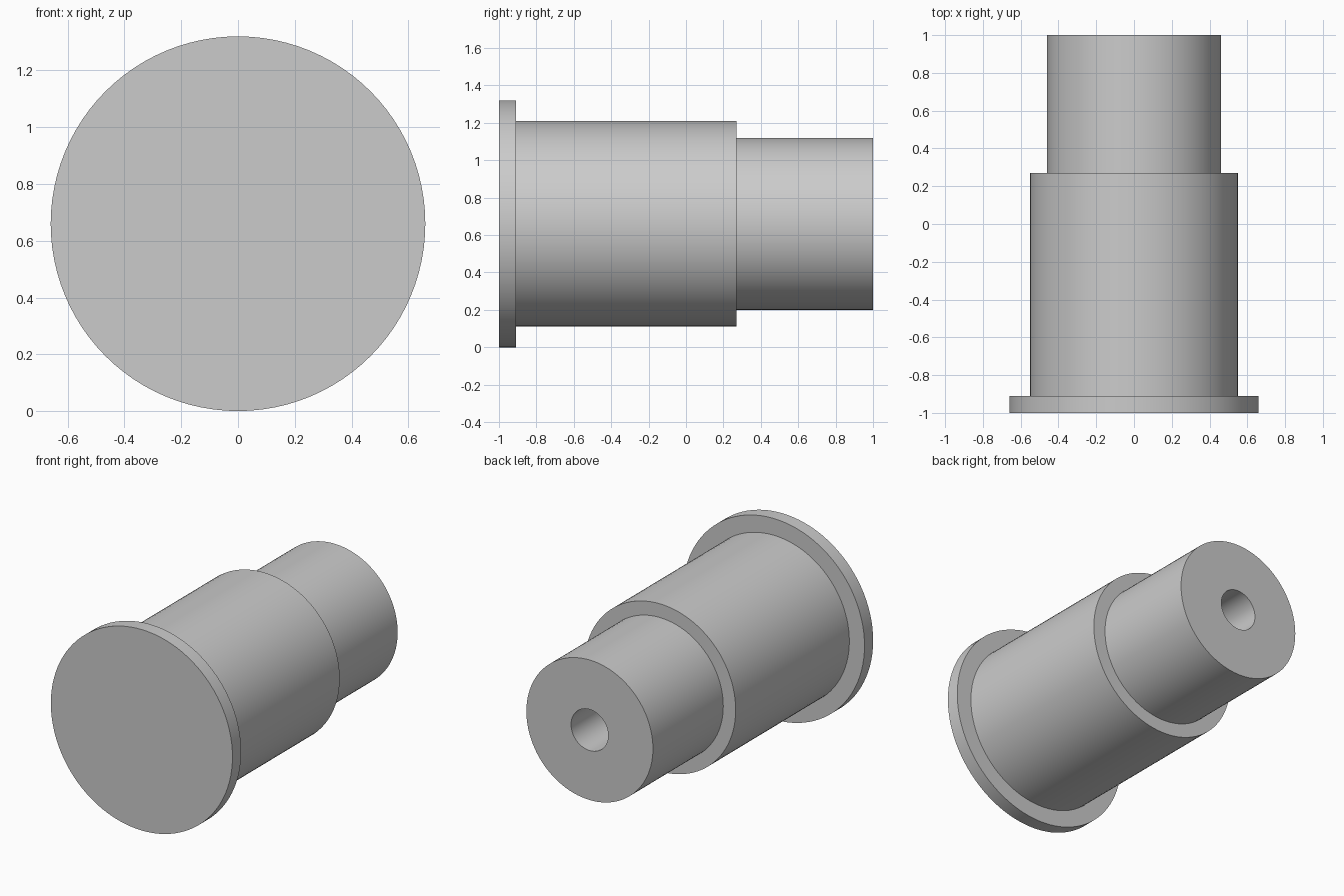
import bpy
import bmesh
from math import radians, tau
from mathutils import Vector

cube = bpy.data.objects.get("Cube")
if cube:
    bpy.data.objects.remove(cube, do_unlink=True)

# Plain grey metal
grey = bpy.data.materials.new("grey_metal")
grey.use_nodes = True
colour = (0.6, 0.6, 0.6, 1)
grey.diffuse_color = colour
grey.node_tree.nodes["Principled BSDF"].inputs["Base Color"].default_value = colour

AXIS_Z = 0.66
SEGMENTS = 96

# Half section as (radius, y): flange, body, shank, then the blind bore
profile = [
    (0, -1), (0.66, -1), (0.66, -0.91),
    (0.55, -0.91), (0.55, 0.27),
    (0.46, 0.27), (0.46, 1),
    (0.135, 1), (0.135, 0.27), (0, 0.27),
]

# Turn the section around the long axis
bm = bmesh.new()
verts = [bm.verts.new((r, y, AXIS_Z)) for r, y in profile]
edges = [bm.edges.new(pair) for pair in zip(verts, verts[1:])]
bmesh.ops.spin(bm, geom=verts + edges, cent=Vector((0, 0, AXIS_Z)),
               axis=Vector((0, 1, 0)), angle=tau, steps=SEGMENTS)
bmesh.ops.remove_doubles(bm, verts=bm.verts, dist=0.0005)
bmesh.ops.recalc_face_normals(bm, faces=bm.faces)

mesh = bpy.data.meshes.new("stepped_pin")
bm.to_mesh(mesh)
bm.free()
mesh.materials.append(grey)
pin = bpy.data.objects.new("stepped_pin", mesh)
bpy.context.collection.objects.link(pin)

# Smooth round walls, sharp shoulders
bpy.ops.object.select_all(action="DESELECT")
pin.select_set(True)
bpy.context.view_layer.objects.active = pin
bpy.ops.object.shade_smooth_by_angle(angle=radians(30))
